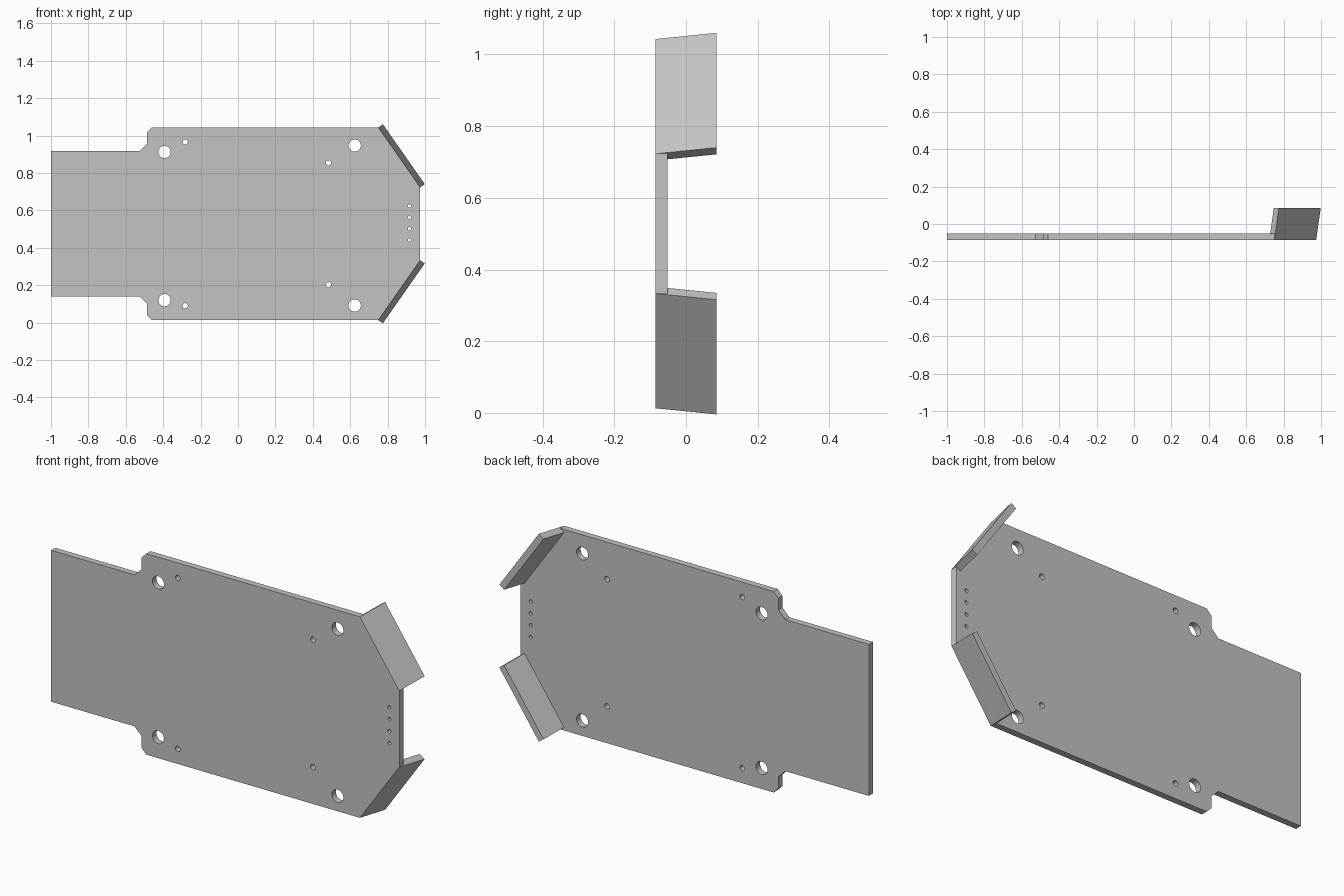
import bpy, bmesh
from math import cos, sin, tau, radians
from mathutils import Matrix

cube = bpy.data.objects.get("Cube")
if cube:
    bpy.data.objects.remove(cube)

MID = 0.528            # height of the mirror line
FRONT, BACK = -0.085, 0.085
THICK = 0.033

metal = bpy.data.materials.new("grey_metal")
metal.use_nodes = True
grey = (0.55, 0.55, 0.55, 1)
metal.diffuse_color = grey
metal.node_tree.nodes["Principled BSDF"].inputs["Base Color"].default_value = grey


def add_loop(curve, points):
    spline = curve.splines.new('POLY')
    spline.points.add(len(points) - 1)
    for p, (x, z) in zip(spline.points, points):
        p.co = (x, z, 0, 1)
    spline.use_cyclic_u = True


def add_hole(curve, x, z, r, n=24):
    add_loop(curve, [(x + r * cos(tau * i / n), z + r * sin(tau * i / n)) for i in range(n)])


# Plate outline: upper half mirrored about the mid line
half = [(-1, 0.388), (-0.527, 0.388), (-0.487, 0.428), (-0.487, 0.488),
        (-0.46, 0.515), (0.75, 0.515), (0.974, 0.195)]
outline = [(x, MID + h) for x, h in half] + [(x, MID - h) for x, h in reversed(half)]
curve = bpy.data.curves.new("plate_outline", 'CURVE')
curve.dimensions = '2D'
curve.fill_mode = 'BOTH'
curve.extrude = THICK / 2
add_loop(curve, outline)

# Mounting holes, pilot holes and the row of small holes
for x, z in ((-0.393, 0.912), (-0.393, 0.12), (0.624, 0.947), (0.624, 0.091)):
    add_hole(curve, x, z, 0.033)
for x, h in ((-0.282, 0.438), (0.484, 0.326)):
    for s in (1, -1):
        add_hole(curve, x, MID + s * h, 0.014, 16)
for i in range(4):
    add_hole(curve, 0.917, 0.441 + i * 0.0607, 0.009, 16)

# Turn the filled outline into an upright solid
source = bpy.data.objects.new("plate_source", curve)
bpy.context.collection.objects.link(source)
bpy.context.view_layer.update()
graph = bpy.context.evaluated_depsgraph_get()
mesh = bpy.data.meshes.new_from_object(source.evaluated_get(graph))
bpy.data.objects.remove(source)


def finish(name, mesh, bm):
    bmesh.ops.recalc_face_normals(bm, faces=bm.faces)
    for f in bm.faces:
        f.smooth = False
        f.material_index = 0
    bm.to_mesh(mesh)
    bm.free()
    mesh.materials.clear()
    mesh.materials.append(metal)
    obj = bpy.data.objects.new(name, mesh)
    bpy.context.collection.objects.link(obj)


bm = bmesh.new()
bm.from_mesh(mesh)
bmesh.ops.remove_doubles(bm, verts=bm.verts, dist=0.0001)
bm.transform(Matrix.Translation((0, FRONT + THICK / 2, 0)) @ Matrix.Rotation(radians(90), 4, 'X'))
finish("plate", mesh, bm)

# Bent flanges: a slanted section swept along each cut corner
nx, nz = 0.819, 0.573                      # outward direction of the corner
section = [(0, FRONT), (0.03, BACK), (-0.003, BACK), (-0.027, FRONT + THICK),
           (-0.027, FRONT + 0.002)]
for name, s in (("upper_flange", 1), ("lower_flange", -1)):
    bm = bmesh.new()
    rings = [[bm.verts.new((x + o * nx, y, MID + s * (h + o * nz))) for o, y in section]
             for x, h in half[-2:]]
    for ring in rings:
        bm.faces.new(ring)
    n = len(section)
    for i in range(n):
        j = (i + 1) % n
        bm.faces.new((rings[0][i], rings[0][j], rings[1][j], rings[1][i]))
    finish(name, bpy.data.meshes.new(name), bm)
